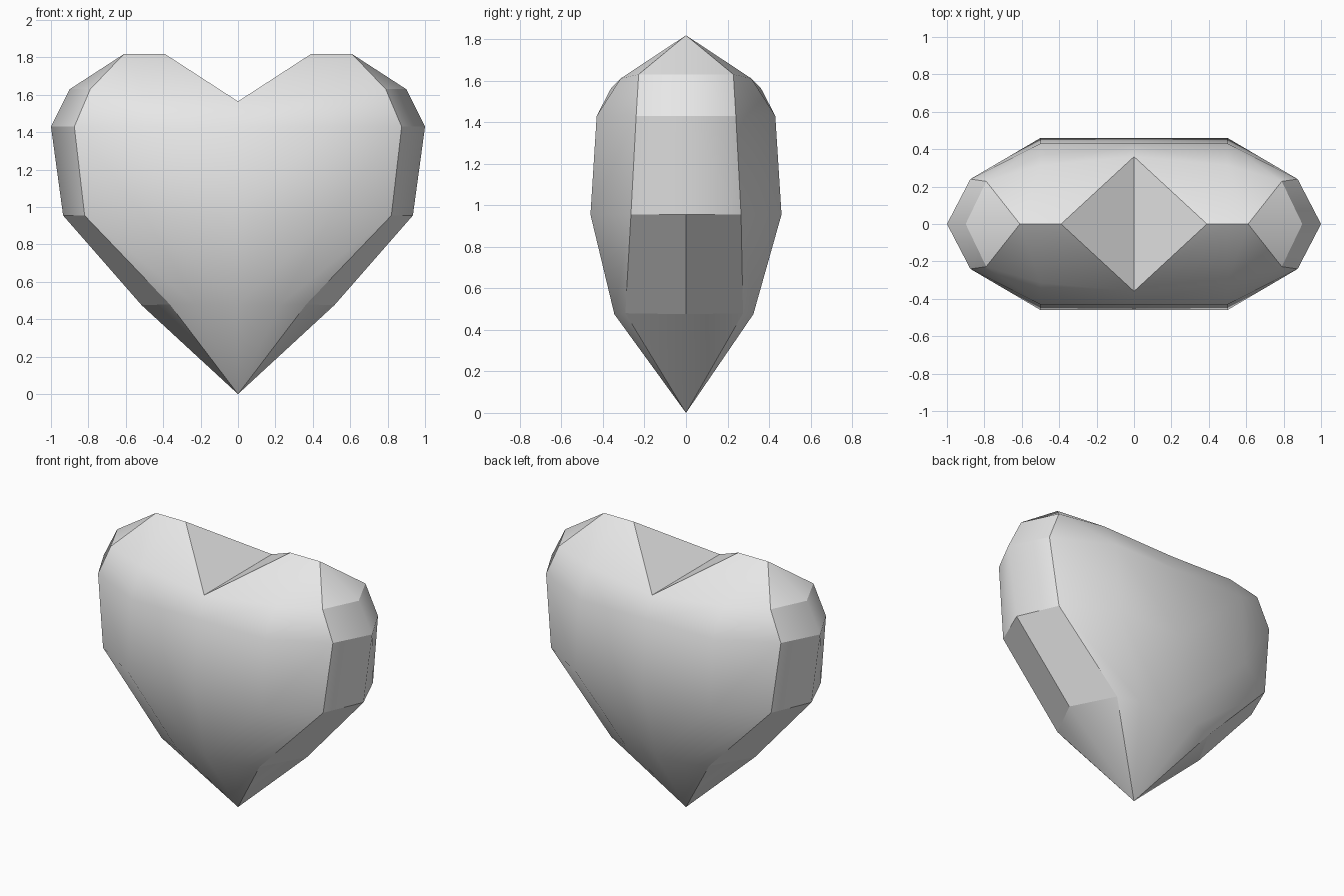
import bpy
import bmesh

cube = bpy.data.objects.get("Cube")
if cube:
    bpy.data.objects.remove(cube, do_unlink=True)

# Plain grey surface
grey = bpy.data.materials.new("light_grey")
grey.use_nodes = True
colour = (0.8, 0.8, 0.8, 1.0)
grey.diffuse_color = colour
grey.node_tree.nodes["Principled BSDF"].inputs["Base Color"].default_value = colour

# One quarter of the heart: rows from tip to lobe, centre line to outer rim
rows = [
    [(0, 0, 0)] * 4,
    [(0, .345, .475), (.22, .345, .475), (.365, .292, .48), (.515, 0, .475)],
    [(0, .46, .955), (.5, .46, .955), (.82, .265, .955), (.935, 0, .955)],
    [(0, .43, 1.43), (.5, .43, 1.43), (.875, .24, 1.43), (1, 0, 1.43)],
    [(0, .36, 1.565), (.5, .315, 1.61), (.79, .228, 1.63), (.9, 0, 1.63)],
    [(.39, 0, 1.818), (.5, 0, 1.818), (.61, 0, 1.818), (.61, 0, 1.818)],
]
LOWER, BACK_TAPER = 1, 0.94

bm = bmesh.new()
cache, groups = {}, {}


def vert(row, col, sx, sy):
    x, y, z = rows[row][col]
    if row == LOWER and sy > 0:
        y *= BACK_TAPER
    key = (round(x * sx, 4) + 0.0, round(y * sy, 4) + 0.0, z)
    if key not in cache:
        cache[key] = bm.verts.new(key)
    return cache[key]


def add_face(verts, group):
    unique = list(dict.fromkeys(verts))
    if len(unique) > 2:
        groups[bm.faces.new(unique)] = group


for sx in (1, -1):
    for sy in (1, -1):
        for r in range(len(rows) - 1):
            for c in range(3):
                # Broad faces are smooth; the rim is split into bands
                if c < 2:
                    group = ("broad", sy)
                elif r == LOWER:
                    group = ("rim", r, sx, sy)
                else:
                    group = ("rim", r, sx)
                corners = ((r, c), (r, c + 1), (r + 1, c + 1), (r + 1, c))
                add_face([vert(a, b, sx, sy) for a, b in corners], group)
    # Sloping wall of the notch between the lobes
    add_face([vert(4, 0, sx, 1), vert(4, 0, sx, -1), vert(5, 0, sx, 1)],
             ("notch", sx))

bmesh.ops.recalc_face_normals(bm, faces=bm.faces)
for face in bm.faces:
    face.smooth = True
# Hard edges wherever two regions meet
for edge in bm.edges:
    edge.smooth = len({groups[f] for f in edge.link_faces}) == 1

mesh = bpy.data.meshes.new("heart")
bm.to_mesh(mesh)
bm.free()
mesh.materials.append(grey)
heart = bpy.data.objects.new("heart", mesh)
bpy.context.collection.objects.link(heart)
